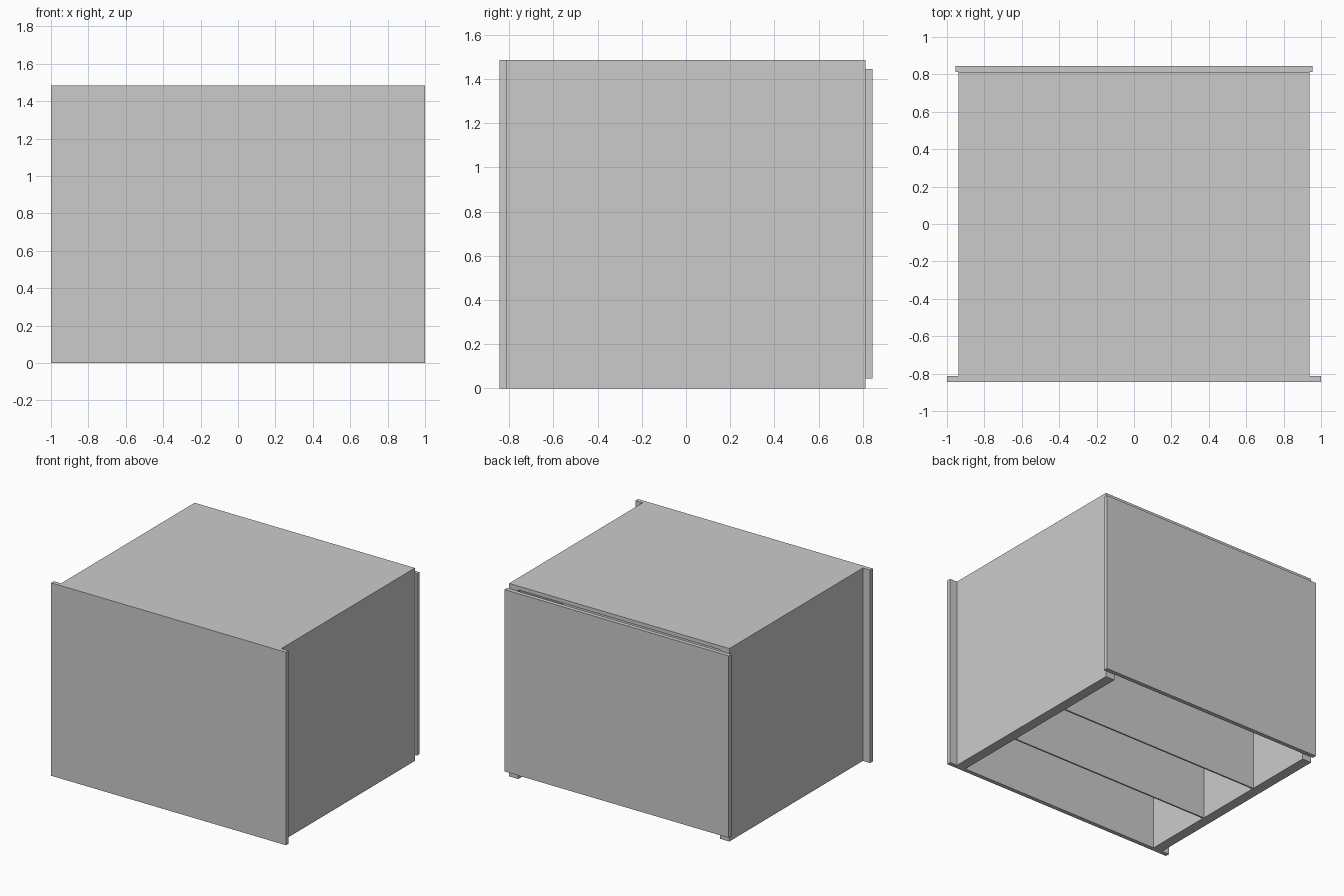
import bpy, bmesh

if "Cube" in bpy.data.objects:
    bpy.data.objects.remove(bpy.data.objects["Cube"])

H = 1.485          # overall height
BACK = 0.812       # rear end of the body
FRONT = -0.812     # rear face of the front panel


def extrude_y(name, profile, y0, y1):
    """Extrude a closed x-z profile from y0 to y1."""
    bm = bmesh.new()
    face = bm.faces.new([bm.verts.new((x, y0, z)) for x, z in profile])
    res = bmesh.ops.extrude_face_region(bm, geom=[face])
    verts = [g for g in res["geom"] if isinstance(g, bmesh.types.BMVert)]
    bmesh.ops.translate(bm, verts=verts, vec=(0, y1 - y0, 0))
    bmesh.ops.recalc_face_normals(bm, faces=bm.faces)
    mesh = bpy.data.meshes.new(name)
    bm.to_mesh(mesh)
    bm.free()
    obj = bpy.data.objects.new(name, mesh)
    bpy.context.collection.objects.link(obj)
    return obj


def panel(name, half, z0, z1, y0, y1):
    return extrude_y(name, [(-half, z0), (half, z0), (half, z1), (-half, z1)], y0, y1)


# Open-bottomed body: thick side walls joined by a thin top
OUT, INN, CEIL = 0.938, 0.86, 1.455
extrude_y("body_shell",
          [(-OUT, 0), (-INN, 0), (-INN, CEIL), (INN, CEIL),
           (INN, 0), (OUT, 0), (OUT, H), (-OUT, H)], FRONT, BACK)

# Wide front panel overhanging both sides
panel("front_panel", 1.0, 0, H, -0.844, FRONT)

# Shorter back panel, leaving slots at its top and bottom
panel("back_panel", 0.955, 0.045, 1.445, BACK, 0.844)

# Two thin dividers splitting the inside into thirds
for i, y in enumerate((-0.27, 0.27)):
    panel(f"divider_{i + 1}", INN, 0, CEIL, y - 0.006, y + 0.006)
